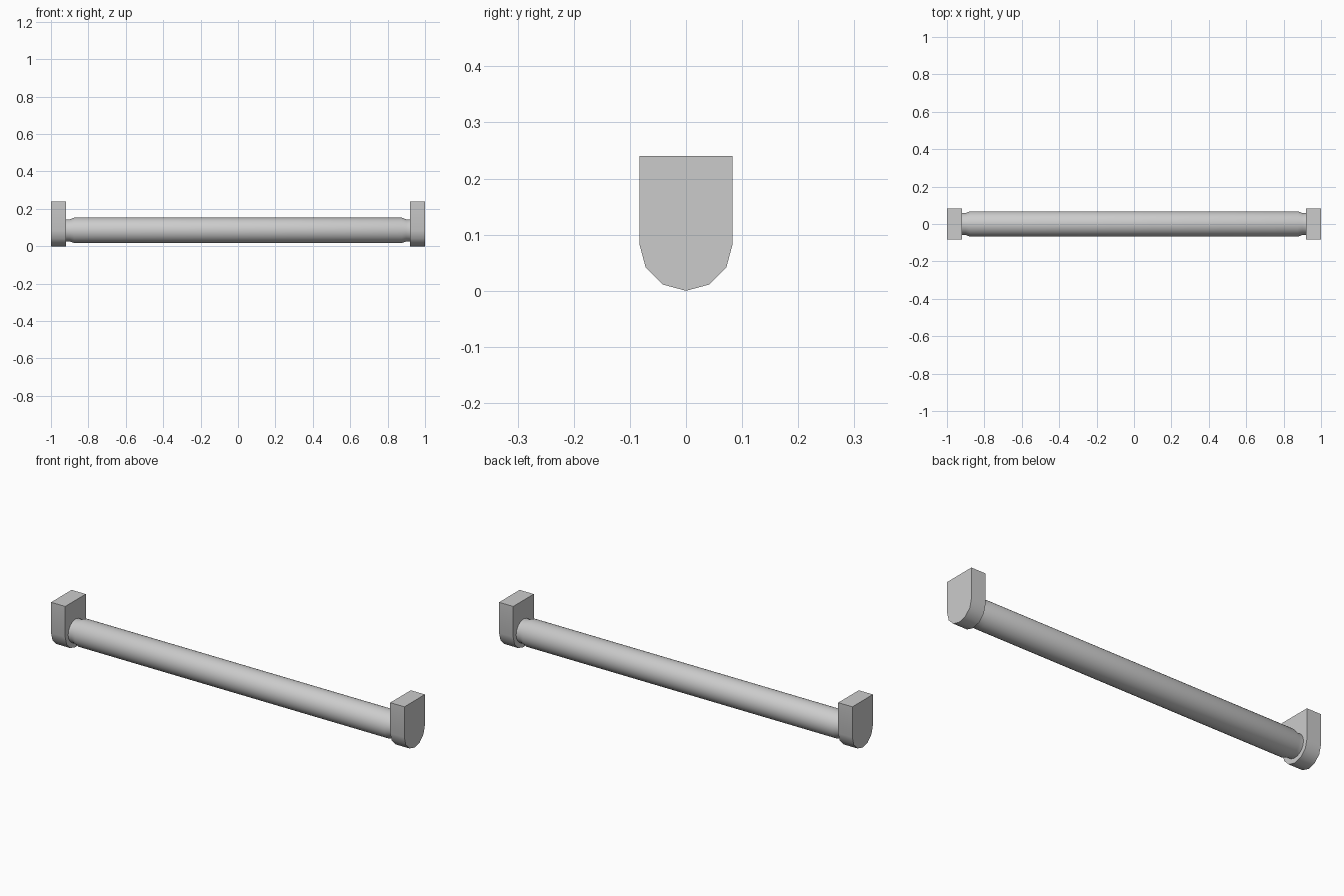
import bpy, bmesh, math

if "Cube" in bpy.data.objects:
    bpy.data.objects.remove(bpy.data.objects["Cube"])

R, TOP = 0.083, 0.24          # bracket rounding radius and height
AXIS = 0.085                  # height of the bar axis


def finish(name, bm, angle):
    bmesh.ops.recalc_face_normals(bm, faces=bm.faces)
    me = bpy.data.meshes.new(name)
    bm.to_mesh(me)
    bm.free()
    ob = bpy.data.objects.new(name, me)
    bpy.context.collection.objects.link(ob)
    bpy.ops.object.select_all(action='DESELECT')
    ob.select_set(True)
    bpy.context.view_layer.objects.active = ob
    bpy.ops.object.shade_smooth_by_angle(angle=math.radians(angle))
    return ob


def bracket(name, x0, x1):
    # square top, half-round bottom in six segments
    profile = [(R, TOP), (-R, TOP)]
    for i in range(7):
        a = math.pi + math.pi * i / 6
        profile.append((R * math.cos(a), R + R * math.sin(a)))
    bm = bmesh.new()
    face = bm.faces.new([bm.verts.new((x0, y, z)) for y, z in profile])
    ext = bmesh.ops.extrude_face_region(bm, geom=[face], use_keep_orig=True)
    verts = [v for v in ext['geom'] if isinstance(v, bmesh.types.BMVert)]
    bmesh.ops.translate(bm, verts=verts, vec=(x1 - x0, 0, 0))
    return finish(name, bm, 40)


def lathe_x(name, profile, sides):
    # rings of (x, radius) around the bar axis, capped at both ends
    bm = bmesh.new()
    rings = []
    for x, r in profile:
        rings.append([bm.verts.new((x, r * math.cos(2 * math.pi * i / sides),
                                    AXIS + r * math.sin(2 * math.pi * i / sides)))
                      for i in range(sides)])
    for a, b in zip(rings, rings[1:]):
        for i in range(sides):
            j = (i + 1) % sides
            bm.faces.new((a[i], a[j], b[j], b[i]))
    bm.faces.new(rings[0])
    bm.faces.new(rings[-1])
    return finish(name, bm, 40)


# end brackets
bracket("left_bracket", -1.0, -0.92)
bracket("right_bracket", 0.92, 1.0)

# round bar with narrowed necks at the brackets
half = [(0.925, 0.059), (0.90, 0.059), (0.875, 0.068)]
lathe_x("bar", [(-x, r) for x, r in half] + half[::-1], 32)
